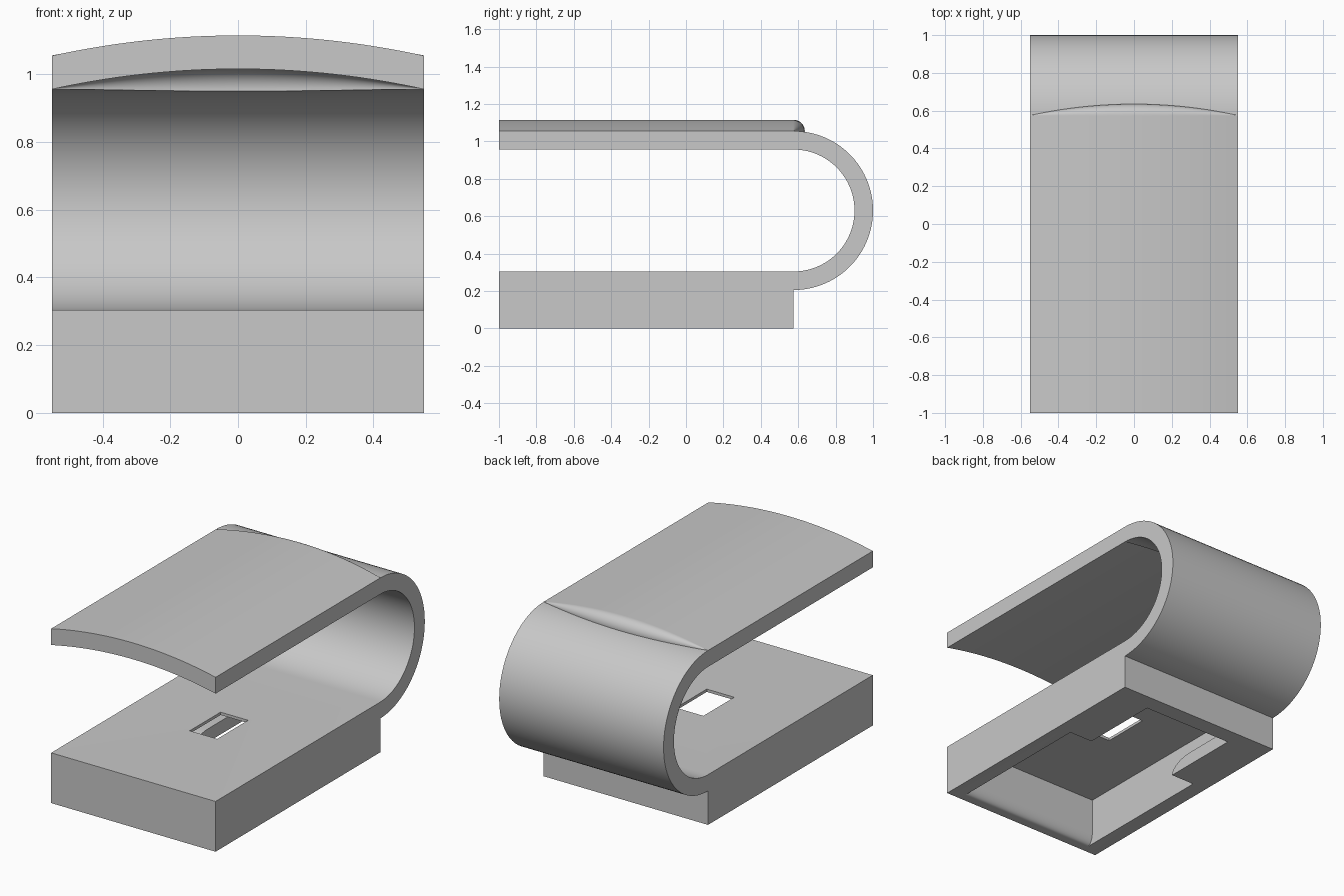
import bpy, bmesh
from math import sin, cos, radians, sqrt

if "Cube" in bpy.data.objects:
    bpy.data.objects.remove(bpy.data.objects["Cube"], do_unlink=True)

HALF = 0.55                       # half width
FRONT, BEND_Y, BEND_Z = -1.0, 0.575, 0.63
R_OUT, R_IN = 0.425, 0.326        # bend radii
RISE = 0.06                       # crown height of the upper plate
TOP, UNDER = BEND_Z + R_OUT, BEND_Z + R_IN

grey = bpy.data.materials.new("plain grey")
grey.use_nodes = True
grey.diffuse_color = (0.58, 0.58, 0.58, 1)
grey.node_tree.nodes["Principled BSDF"].inputs["Base Color"].default_value = (0.58, 0.58, 0.58, 1)


def loft(name, rings):
    """Skin equal-length rings of points and cap both ends."""
    bm = bmesh.new()
    loops = [[bm.verts.new(p) for p in ring] for ring in rings]
    for a, b in zip(loops, loops[1:]):
        for i in range(len(a)):
            j = (i + 1) % len(a)
            bm.faces.new((a[i], a[j], b[j], b[i]))
    bm.faces.new(loops[0])
    bm.faces.new(loops[-1])
    bmesh.ops.recalc_face_normals(bm, faces=bm.faces)
    mesh = bpy.data.meshes.new(name)
    bm.to_mesh(mesh)
    bm.free()
    mesh.materials.append(grey)
    obj = bpy.data.objects.new(name, mesh)
    bpy.context.scene.collection.objects.link(obj)
    return obj


def extrude_x(name, profile, half):
    return loft(name, [[(x, y, z) for y, z in profile] for x in (-half, half)])


def arc(radius, start, end, steps=40):
    angles = [radians(start + (end - start) * i / steps) for i in range(steps + 1)]
    return [(BEND_Y + radius * cos(a), BEND_Z + radius * sin(a)) for a in angles]


def crown(x):
    r = (HALF ** 2 + RISE ** 2) / (2 * RISE)
    return sqrt(r * r - x * x) - (r - RISE)


XS = [HALF * (i / 20 - 1) for i in range(41)]


def crown_dome(name, base_z, start, end):
    """Revolve the crown curve about a crosswise axis at the bend."""
    rings = []
    for x in XS:
        h = max(crown(x), 0.001)
        turn = [radians(start + (end - start) * i / 20) for i in range(21)]
        rings.append([(x, BEND_Y + h * sin(a), base_z + h * cos(a)) for a in turn]
                     + [(x, BEND_Y + min(0, h * sin(radians(start))), base_z - h * 0.3)])
    return loft(name, rings)


def smooth(obj):
    bpy.ops.object.select_all(action='DESELECT')
    obj.select_set(True)
    bpy.context.view_layer.objects.active = obj
    bpy.ops.object.shade_smooth_by_angle(angle=radians(30))


def cut(obj, cutter):
    cutter.hide_render = True
    mod = obj.modifiers.new("cut", 'BOOLEAN')
    mod.operation, mod.solver, mod.object = 'DIFFERENCE', 'EXACT', cutter
    bpy.context.view_layer.objects.active = obj
    bpy.ops.object.modifier_apply(modifier=mod.name)
    bpy.data.objects.remove(cutter, do_unlink=True)


# Base block and the bend, one side profile
body = extrude_x("base_and_bend",
                 [(FRONT, 0), (BEND_Y, 0)] + arc(R_OUT, -90, 90)
                 + arc(R_IN, 90, -90) + [(FRONT, BEND_Z - R_IN)], HALF)

# Underside cavity: rounded front lip and rounded rear shelf
quarter = [radians(9 * i) for i in range(11)]
lip = [(-0.912 - 0.04 * (1 - sin(t)), 0.08 * (1 - cos(t))) for t in quarter]
shelf = [(0.145 - 0.165 * sin(t), 0.08 * cos(t)) for t in quarter]
cavity = extrude_x("cavity_cutter",
                   [(-0.952, -0.05)] + lip + [(-0.912, 0.287), (0.475, 0.287), (0.475, 0.08)]
                   + shelf + [(-0.02, -0.05)], 0.456)
cut(body, cavity)


def box(name, y0, y1, z0, z1, half):
    return extrude_x(name, [(y0, z0), (y1, z0), (y1, z1), (y0, z1)], half)


cut(body, box("notch_cutter", -0.1, 0.473, -0.05, 0.15, 0.3))
cut(body, box("window_cutter", -0.33, -0.035, 0.2, 0.4, 0.092))
cut(body, crown_dome("recess_cutter", UNDER, -105, 105))

# Crowned upper plate
section = [(x, UNDER + crown(x)) for x in XS] + [(x, TOP + crown(x)) for x in reversed(XS)]
plate = loft("upper_plate", [[(x, y, z) for x, z in section] for y in (FRONT, BEND_Y)])

# Rounded end of the crown where it meets the bend
nose = crown_dome("plate_nose", TOP, 0, 100)

for part in (body, plate, nose):
    smooth(part)
